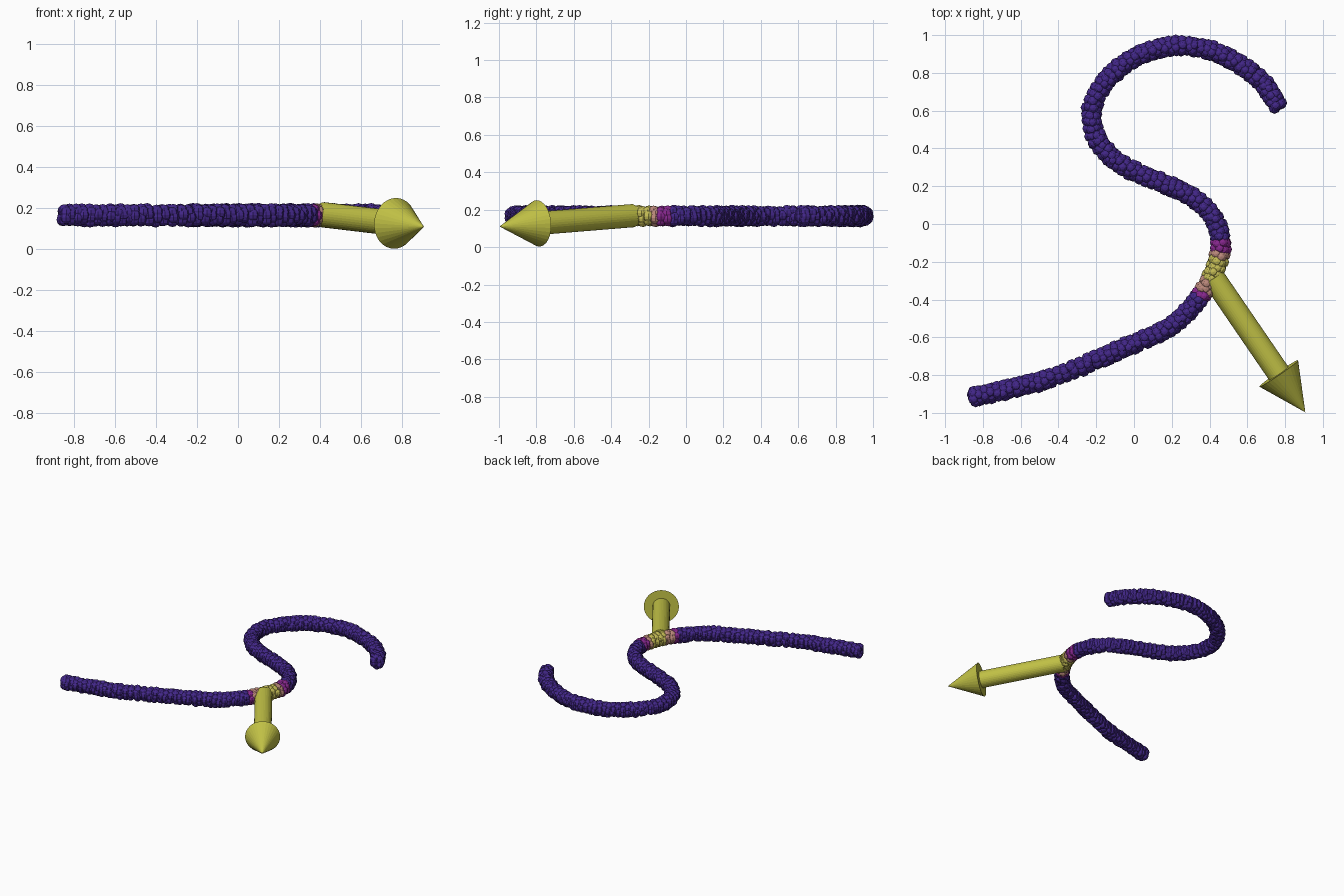
import bpy, bmesh, math, random
from mathutils import Vector, Matrix

if "Cube" in bpy.data.objects:
    bpy.data.objects.remove(bpy.data.objects["Cube"])

random.seed(4)
Z = 0.166            # height of the tube's centre line
GRAIN = 0.031        # radius of one bead
RING = 0.026         # distance of beads from the centre line
STEP = 0.03          # spacing between bead rings

PATH = [(.76, .63), (.67, .76), (.55, .85), (.40, .92), (.24, .944), (.08, .915),
        (-.06, .84), (-.17, .73), (-.225, .60), (-.20, .46), (-.11, .345), (.03, .265),
        (.19, .20), (.33, .13), (.42, .03), (.46, -.085), (.44, -.215), (.39, -.32),
        (.305, -.44), (.19, -.545), (.03, -.62), (-.18, -.71), (-.44, -.815),
        (-.65, -.87), (-.86, -.92)]


def material(name, rgb):
    m = bpy.data.materials.new(name)
    m.diffuse_color = (*rgb, 1)
    m.use_nodes = True
    m.node_tree.nodes["Principled BSDF"].inputs["Base Color"].default_value = m.diffuse_color
    return m


def add_object(name, me, mat):
    me.materials.append(mat)
    bpy.context.collection.objects.link(bpy.data.objects.new(name, me))


def smooth_path(points, n=20):
    """Catmull-Rom samples through the points."""
    p = [Vector((x, y, Z)) for x, y in points]
    p = [2 * p[0] - p[1]] + p + [2 * p[-1] - p[-2]]
    out = []
    for a, b, c, d in zip(p, p[1:], p[2:], p[3:]):
        for i in range(n):
            t = i / n
            out.append(0.5 * (2 * b + (c - a) * t + (2 * a - 5 * b + 4 * c - d) * t * t
                              + (3 * b - a - 3 * c + d) * t ** 3))
    return out + [p[-2]]


def resample(points, step):
    out, travelled = [points[0]], 0
    for a, b in zip(points, points[1:]):
        travelled += (b - a).length
        if travelled >= step:
            out.append(b)
            travelled = 0
    return out


# One bead, used as the template for all of them
bead = bmesh.new()
bmesh.ops.create_uvsphere(bead, u_segments=8, v_segments=6, radius=GRAIN)
bead.verts.index_update()
bead_verts = [v.co.copy() for v in bead.verts]
bead_faces = [[v.index for v in f.verts] for f in bead.faces]
bead.free()

# Tube of packed beads, split into colour bands around the contact point
bands = [("contact_beads", 0.065, (.55, .50, .09)),
         ("warm_beads", 0.115, (.50, .25, .20)),
         ("magenta_beads", 0.165, (.24, .02, .27)),
         ("tube_beads", 99, (.055, .02, .25))]
positions = [[] for _ in bands]
contact = Vector((.425, -.25, Z))
centres = resample(smooth_path(PATH), STEP)

for i, c in enumerate(centres):
    tangent = (centres[min(i + 1, len(centres) - 1)] - centres[max(i - 1, 0)]).normalized()
    side = tangent.cross(Vector((0, 0, 1)))
    band = next(k for k, b in enumerate(bands) if (c - contact).length < b[1])
    for k in range(7):
        a = math.tau * (k + 0.5 * (i % 2)) / 7 + random.uniform(-.15, .15)
        r = RING + random.uniform(-.004, .004)
        positions[band].append(c + side * math.cos(a) * r + Vector((0, 0, math.sin(a) * r))
                               + tangent * random.uniform(-.008, .008))

for (name, _, rgb), places in zip(bands, positions):
    n = len(bead_verts)
    verts = [v + p for p in places for v in bead_verts]
    faces = [[j + n * k for j in f] for k in range(len(places)) for f in bead_faces]
    me = bpy.data.meshes.new(name)
    me.from_pydata(verts, [], faces)
    add_object(name, me, material(name + "_colour", rgb))

# Force arrow: shaft and head
yellow = material("arrow_yellow", (.53, .53, .06))
start, tip = Vector((.42, -.285, .168)), Vector((.907, -.997, .11))
axis = (tip - start).normalized()
neck = tip - axis * 0.25


def round_part(name, a, b, r1, r2):
    bm = bmesh.new()
    place = Matrix.Translation((a + b) / 2) @ axis.to_track_quat('Z', 'Y').to_matrix().to_4x4()
    bmesh.ops.create_cone(bm, cap_ends=True, segments=32, radius1=r1, radius2=r2,
                          depth=(b - a).length, matrix=place)
    bmesh.ops.remove_doubles(bm, verts=bm.verts, dist=1e-5)
    me = bpy.data.meshes.new(name)
    bm.to_mesh(me)
    bm.free()
    add_object(name, me, yellow)


round_part("arrow_shaft", start, neck, .062, .062)
round_part("arrow_head", neck, tip, .124, 0)
